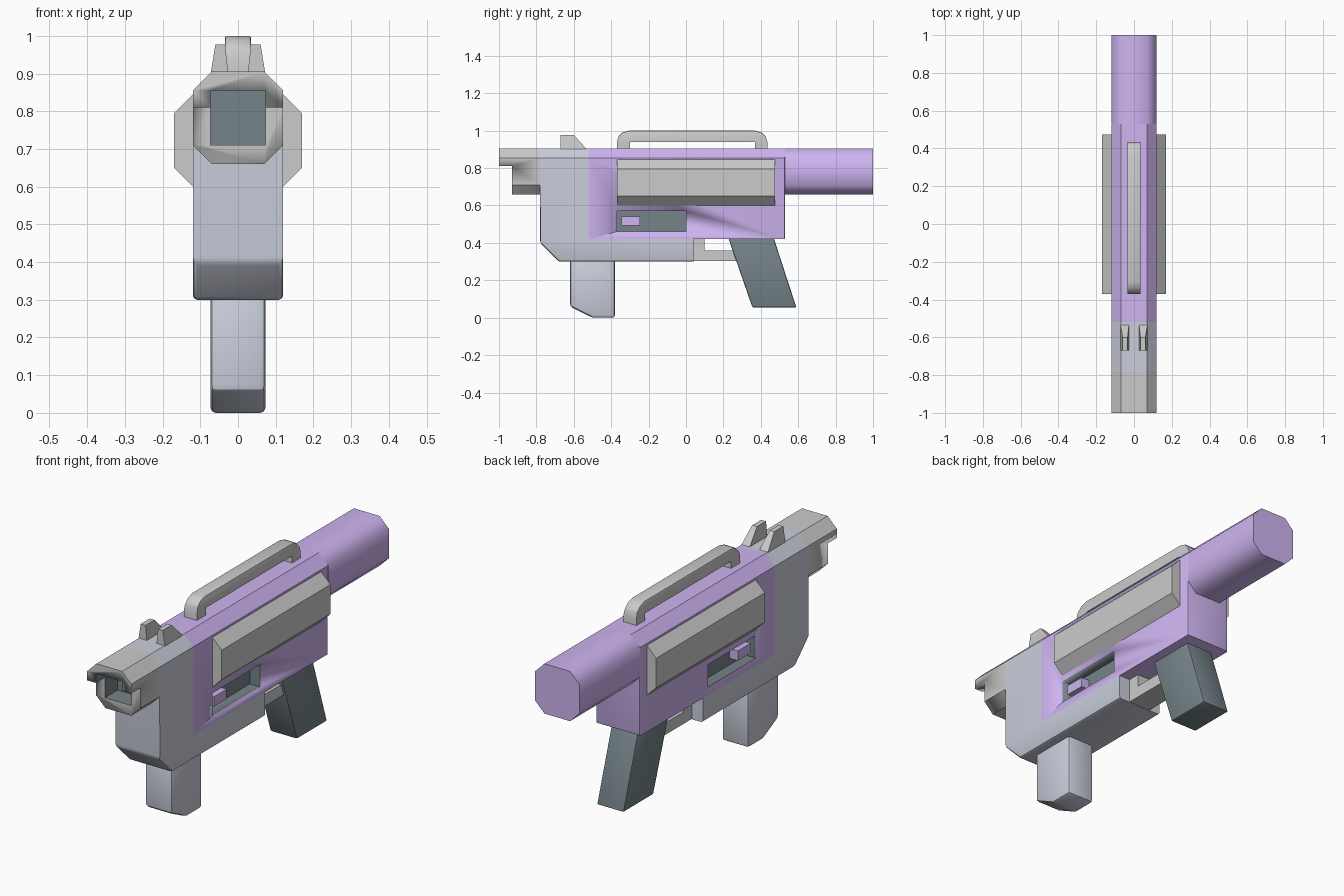
import bpy, bmesh, math

if "Cube" in bpy.data.objects:
    bpy.data.objects.remove(bpy.data.objects["Cube"])


def material(name, rgb):
    m = bpy.data.materials.new(name)
    m.diffuse_color = (*rgb, 1)
    m.use_nodes = True
    m.node_tree.nodes["Principled BSDF"].inputs["Base Color"].default_value = m.diffuse_color
    return m


BLUE = material("blue_grey", (0.60, 0.63, 0.72))
PURPLE = material("purple", (0.62, 0.46, 0.88))
DARK = material("dark_slate", (0.18, 0.23, 0.25))


def prism(name, pts, axis, a, b, mat=None, bevels=(), smooth=30):
    """Extrude a profile: axis 'x' takes (y, z) points, axis 'y' takes (x, z).
    bevels: list of (edge test on two vertex positions, width, segments)."""
    bm = bmesh.new()
    if axis == 'x':
        vs = [bm.verts.new((a, p, q)) for p, q in pts]
        step = (b - a, 0, 0)
    else:
        vs = [bm.verts.new((p, a, q)) for p, q in pts]
        step = (0, b - a, 0)
    face = bm.faces.new(vs)
    ext = bmesh.ops.extrude_face_region(bm, geom=[face])['geom']
    bmesh.ops.translate(bm, vec=step, verts=[g for g in ext if isinstance(g, bmesh.types.BMVert)])
    bmesh.ops.recalc_face_normals(bm, faces=bm.faces)
    for test, width, seg in bevels:
        edges = [e for e in bm.edges if test(e.verts[0].co, e.verts[1].co)]
        bmesh.ops.bevel(bm, geom=edges, offset=width, segments=seg, profile=0.5, affect='EDGES')
    bmesh.ops.recalc_face_normals(bm, faces=bm.faces)
    me = bpy.data.meshes.new(name)
    bm.to_mesh(me)
    bm.free()
    ob = bpy.data.objects.new(name, me)
    bpy.context.collection.objects.link(ob)
    if mat:
        me.materials.append(mat)
    activate(ob)
    bpy.ops.object.shade_smooth_by_angle(angle=math.radians(smooth))
    return ob


def activate(ob):
    bpy.ops.object.select_all(action='DESELECT')
    ob.select_set(True)
    bpy.context.view_layer.objects.active = ob


def box(name, x0, x1, y0, y1, z0, z1, mat=None, bevels=()):
    return prism(name, [(y0, z0), (y1, z0), (y1, z1), (y0, z1)], 'x', x0, x1, mat, bevels)


def cut(ob, cutter):
    """Subtract the cutter; the new faces keep the cutter's material."""
    mod = ob.modifiers.new("cut", 'BOOLEAN')
    mod.operation = 'DIFFERENCE'
    mod.solver = 'EXACT'
    mod.material_mode = 'TRANSFER'
    mod.object = cutter
    activate(ob)
    bpy.ops.object.modifier_apply(modifier=mod.name)
    bpy.data.objects.remove(cutter)


def every(p, q):
    return True


OCTAGON = [(-.07, .66), (.07, .66), (.12, .71), (.12, .855),
           (.07, .905), (-.07, .905), (-.12, .855), (-.12, .71)]

# front and lower body, with chamfered top and softened lower nose
prism("front_body", [(-.78, .905), (-.52, .905), (-.52, .42), (.04, .42), (.04, .30),
                     (-.68, .30), (-.78, .40)], 'x', -.12, .12, BLUE,
      [(lambda p, q: min(p.z, q.z) > .9 and abs(p.x - q.x) < .01, .05, 1),
       (lambda p, q: max(p.z, q.z) < .41 and max(p.y, q.y) < .05
        and min(p.y, q.y) < -.6, .012, 2)])

# rear body with side slots
rear = prism("rear_body", [(-.12, .42), (.12, .42), (.12, .855), (.07, .905),
                           (-.07, .905), (-.12, .855)], 'y', -.52, .53, PURPLE,
             [(lambda p, q: min(p.y, q.y) > .5 and max(p.z, q.z) < .43
               or min(p.y, q.y) > .5 and abs(p.x - q.x) < .01 and abs(p.z - q.z) > .1,
               .008, 2)])
rear.data.materials.append(DARK)
for s, side in ((1, "right"), (-1, "left")):
    cut(rear, box("slot_cutter", s * .065, s * .2, -.37, 0, .46, .57, DARK))
    box("slot_button_" + side, s * .06, s * .11, -.345, -.245, .492, .54, PURPLE)
    # angled side panel
    prism("side_panel_" + side, [(s * .11, .845), (s * .12, .845), (s * .17, .795),
                                 (s * .17, .65), (s * .12, .60), (s * .11, .60)],
          'y', -.37, .475)

# rear tube
prism("rear_tube", OCTAGON, 'y', .53, 1, PURPLE, smooth=50)

# muzzle with overhanging top and square bore
muzzle = prism("muzzle", OCTAGON, 'y', -1, -.78)
cut(muzzle, box("notch_cutter", -.3, .3, -1.2, -.93, .5, .81))
cut(muzzle, box("bore_cutter", -.073, .073, -1.2, -.83, .71, .855, DARK))

# tapered sights
for s, side in ((1, "right"), (-1, "left")):
    sight = prism("sight_" + side, [(-.67, .89), (-.67, .977), (-.60, .977), (-.52, .89)],
                  'x', s * .025, s * .074)
    for v in sight.data.vertices:
        if v.co.z > .95:
            v.co.x = s * (.06 if abs(v.co.x) > .05 else .034)

# top carry handle
prism("carry_handle", [(-.37, .89), (-.37, .94), (-.36, .97), (-.34, .99), (-.305, 1), (.37, 1),
                       (.405, .99), (.425, .97), (.435, .94), (.435, .89), (.37, .89), (.37, .94),
                       (-.30, .94), (-.30, .89)], 'x', -.035, .035, None,
      [(lambda p, q: min(p.z, q.z) > .96 and abs(p.x - q.x) < .01, .006, 2)])

# magazine
prism("magazine", [(-.62, .32), (-.38, .32), (-.38, 0), (-.50, 0), (-.62, .06)],
      'x', -.073, .073, BLUE, [(every, .014, 2)])

# rear grip
prism("grip", [(.225, .43), (.468, .43), (.59, .055), (.355, .055)],
      'x', -.073, .073, DARK, [(every, .007, 2)])

# trigger guard
prism("trigger_guard", [(.03, .42), (.03, .302), (.30, .302), (.30, .42), (.25, .42),
                        (.25, .36), (.10, .36), (.10, .42)], 'x', -.06, .06)
